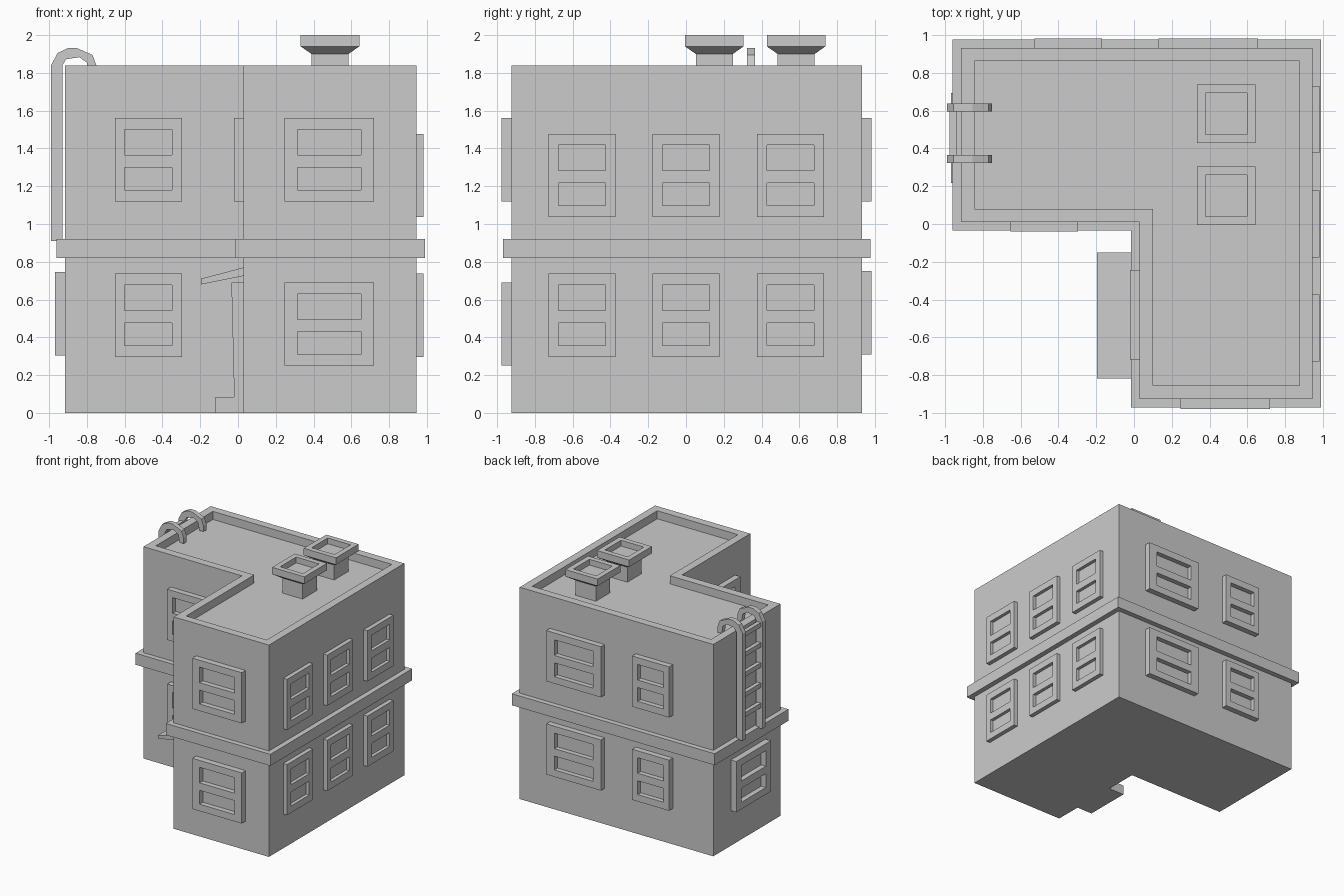
import bpy, bmesh
from math import radians

if "Cube" in bpy.data.objects:
    bpy.data.objects.remove(bpy.data.objects["Cube"])


def finish(bm, name):
    bmesh.ops.recalc_face_normals(bm, faces=bm.faces[:])
    me = bpy.data.meshes.new(name)
    bm.to_mesh(me)
    bm.free()
    ob = bpy.data.objects.new(name, me)
    bpy.context.collection.objects.link(ob)
    return ob


def extrude(bm, faces, vec):
    res = bmesh.ops.extrude_face_region(bm, geom=faces, use_keep_orig=True)
    verts = [g for g in res["geom"] if isinstance(g, bmesh.types.BMVert)]
    bmesh.ops.translate(bm, verts=verts, vec=vec)
    return [g for g in res["geom"] if isinstance(g, bmesh.types.BMFace)]


def l_shape(name, d, z0, z1, parapet=0):
    """L-shaped block grown outward by d; optional sunken roof."""
    pts = [(-.915 - d, .932 + d), (-.915 - d, .01 - d), (.03 - d, .01 - d),
           (.03 - d, -.925 - d), (.945 + d, -.925 - d), (.945 + d, .932 + d)]
    bm = bmesh.new()
    base = bm.faces.new([bm.verts.new((x, y, z0)) for x, y in pts])
    top = extrude(bm, [base], (0, 0, z1 - z0))
    bmesh.ops.recalc_face_normals(bm, faces=bm.faces[:])
    if parapet:
        bmesh.ops.inset_region(bm, faces=top, thickness=parapet, use_even_offset=True)
        res = bmesh.ops.extrude_discrete_faces(bm, faces=top)
        bmesh.ops.translate(bm, verts=res["faces"][0].verts[:], vec=(0, 0, -parapet))
    return finish(bm, name)


def side_prism(name, profile, y0, y1):
    """Profile in x/z extruded along y."""
    bm = bmesh.new()
    f = bm.faces.new([bm.verts.new((x, y0, z)) for x, z in profile])
    extrude(bm, [f], (0, y1 - y0, 0))
    return finish(bm, name)


def box(name, x0, x1, y0, y1, z0, z1):
    return side_prism(name, [(x0, z0), (x1, z0), (x1, z1), (x0, z1)], y0, y1)


def window(name, x, y, z, width, angle, depth):
    """Two-pane frame facing -y before rotation, with glass behind it."""
    w, m = width / 2, width * .148
    us = [-w, -w + m, w - m, w]
    vs = [-.22, -.16, -.04, .025, .16, .22]
    bm = bmesh.new()
    grid = [[bm.verts.new((u, 0, v)) for u in us] for v in vs]
    faces = []
    for r in range(5):
        for c in range(3):
            if c == 1 and r in (1, 3):
                continue
            faces.append(bm.faces.new((grid[r][c], grid[r][c + 1],
                                       grid[r + 1][c + 1], grid[r + 1][c])))
    extrude(bm, faces, (0, -depth, 0))
    # glass panes
    for a, b in ((-.16, -.04), (.025, .16)):
        bm.faces.new([bm.verts.new((u, -.008, v)) for u, v in
                      ((us[1], a), (us[2], a), (us[2], b), (us[1], b))])
    ob = finish(bm, name)
    ob.location = (x, y, z)
    ob.rotation_euler.z = radians(angle)


# building shell and floor ledge
l_shape("walls", 0, 0, 1.84, parapet=.07)
l_shape("floor_ledge", .045, .82, .92)

# windows: front wing, recessed front, back
for i, z in enumerate((.47, 1.34)):
    window(f"front_window_{i}", .483, -.925, z, .475, 0, .053)
for i, z in enumerate((.517, 1.34)):
    window(f"recess_window_{i}", -.475, .01, z, .355, 0, .05)
    window(f"back_wide_window_{i}", .393, .932, (.53, 1.34)[i], .525, 180, .05)
    window(f"back_narrow_window_{i}", -.348, .932, (.53, 1.34)[i], .355, 180, .05)
# right side windows
for i, z in enumerate((.517, 1.257)):
    for j, y in enumerate((-.55, 0, .553)):
        window(f"right_window_{i}_{j}", .945, y, z, .355, 90, .037)
# windows facing left
window("left_window", -.915, .455, .525, .475, -90, .053)
window("inner_side_window", .03, -.48, 1.34, .475, -90, .05)

# entrance: step, leaf, frame and sloping canopy
box("door_step", -.12, .03, -.69, -.28, 0, .085)
box("door_leaf", -.005, .03, -.64, -.33, .085, .63)
jamb = [(.03, .085), (-.02, .085), (-.035, .69), (.03, .69)]
side_prism("door_jamb_a", jamb, -.69, -.64)
side_prism("door_jamb_b", jamb, -.33, -.28)
side_prism("door_lintel", [(.03, .63), (-.0335, .63), (-.035, .69), (.03, .69)], -.64, -.33)
side_prism("door_canopy", [(.03, .77), (-.197, .71), (-.197, .68), (.03, .725)], -.817, -.15)

# roof ladder with hooked rails
rail = [(-.99, .91), (-.99, 1.84), (-.955, 1.905), (-.9, 1.932), (-.855, 1.932),
        (-.77, 1.895), (-.75, 1.84), (-.75, 1.79), (-.79, 1.79), (-.8, 1.855),
        (-.84, 1.883), (-.91, 1.872), (-.93, 1.84), (-.93, .91)]
for i, y in enumerate((.345, .617)):
    side_prism(f"ladder_rail_{i}", rail, y - .021, y + .021)
for i in range(5):
    z = 1.11 + i * .175
    box(f"ladder_rung_{i}", -.975, -.94, .36, .6, z - .02, z + .02)

# flared roof vents with sunken tops
for i, y in enumerate((.15, .583)):
    bm = bmesh.new()
    rings = []
    for h, z in ((.0975, 1.76), (.0975, 1.9), (.155, 1.94),
                 (.155, 2), (.11, 2), (.11, 1.95)):
        rings.append([bm.verts.new((.487 + sx * h, y + sy * h, z))
                      for sx, sy in ((-1, -1), (1, -1), (1, 1), (-1, 1))])
    for a, b in zip(rings, rings[1:]):
        for k in range(4):
            n = (k + 1) % 4
            bm.faces.new((a[k], a[n], b[n], b[k]))
    bm.faces.new(rings[0])
    bm.faces.new(rings[-1])
    finish(bm, f"roof_vent_{i}")
